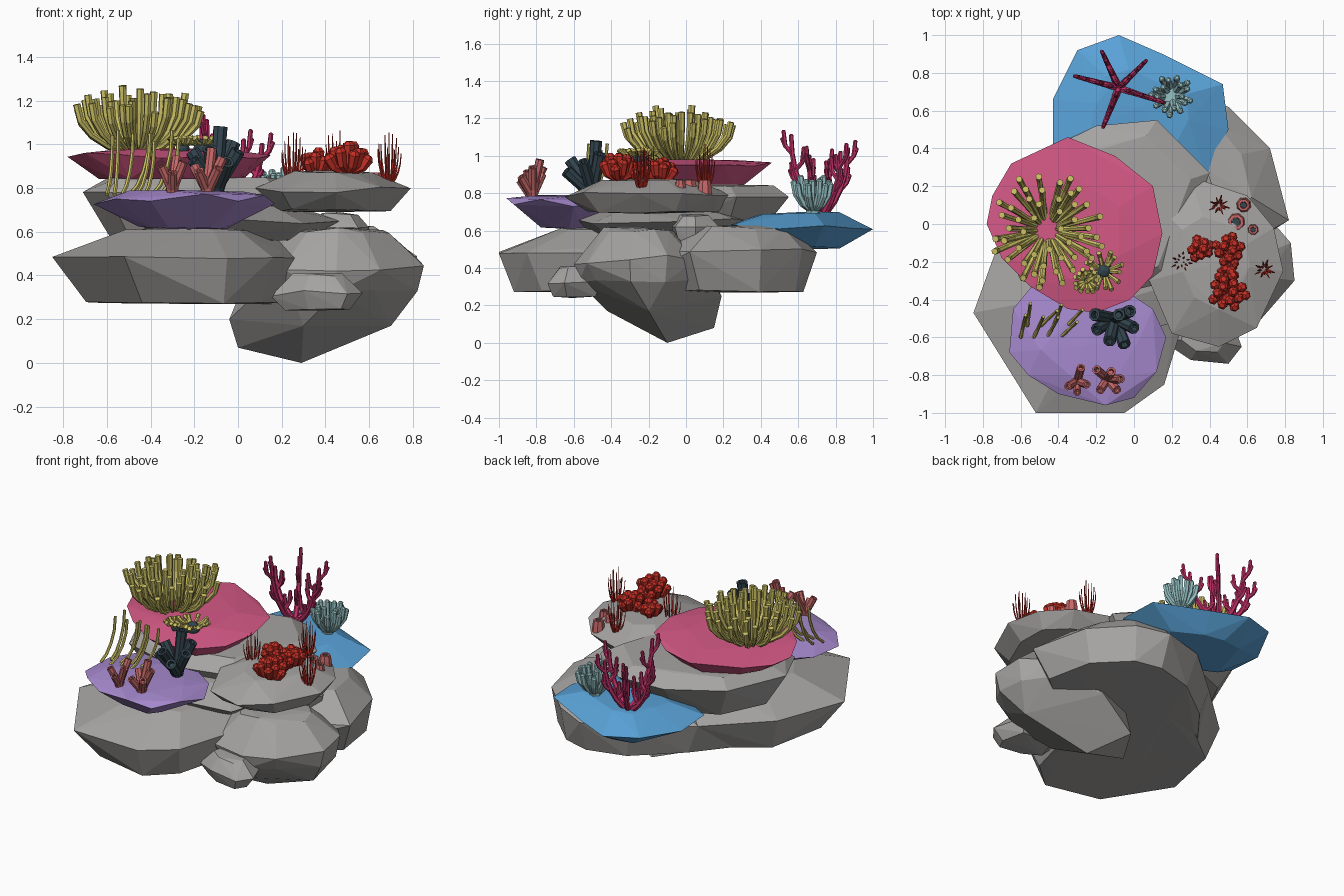
import bpy, bmesh, math, random
from mathutils import Vector

random.seed(7)
if "Cube" in bpy.data.objects:
    bpy.data.objects.remove(bpy.data.objects["Cube"], do_unlink=True)


def material(name, rgb):
    mat = bpy.data.materials.new(name)
    mat.use_nodes = True
    mat.diffuse_color = (*rgb, 1)
    mat.node_tree.nodes["Principled BSDF"].inputs["Base Color"].default_value = (*rgb, 1)
    return mat


grey = material("rock grey", (0.38, 0.37, 0.36))
pink = material("plate pink", (0.67, 0.1, 0.24))
purple = material("plate purple", (0.38, 0.25, 0.61))
blue = material("plate blue", (0.1, 0.36, 0.68))
yellow = material("tentacle yellow", (0.6, 0.53, 0.13))
slate = material("tube slate", (0.035, 0.062, 0.08))
red = material("knob red", (0.57, 0.03, 0.02))
salmon = material("coral salmon", (0.57, 0.14, 0.14))
magenta = material("fan magenta", (0.5, 0.03, 0.13))
teal = material("coral pale teal", (0.32, 0.56, 0.58))


def finish(name, bm, mat):
    bmesh.ops.recalc_face_normals(bm, faces=bm.faces)
    mesh = bpy.data.meshes.new(name)
    bm.to_mesh(mesh)
    bm.free()
    mesh.materials.append(mat)
    obj = bpy.data.objects.new(name, mesh)
    bpy.context.collection.objects.link(obj)


def slab(name, mat, outline, rim, top, bottom, s_top=0.6, s_bot=0.75, rough=0.015, extra=()):
    """Faceted stone: hull of an outline at rim height, its shrunken copies above and below, and extra corners."""
    bm = bmesh.new()
    count = len(outline)
    cx = sum(p[0] for p in outline) / count
    cy = sum(p[1] for p in outline) / count
    for x, y in outline:
        bm.verts.new((x, y, rim + random.uniform(-rough, rough)))
        for scale, z, drop in ((s_top, top, -rough), (s_bot, bottom, rough)):
            s = scale * random.uniform(0.88, 1.05)
            bm.verts.new((cx + (x - cx) * s, cy + (y - cy) * s, z + random.random() * drop))
    for corner in ((cx, cy, top), (cx, cy, bottom), *extra):
        bm.verts.new(corner)
    bmesh.ops.convex_hull(bm, input=bm.verts[:])
    loose = [v for v in bm.verts if not v.link_faces]
    bmesh.ops.delete(bm, geom=loose, context="VERTS")
    finish(name, bm, mat)


def tube(bm, points, r0, r1, tip=0, sides=6):
    """Tapered tube along a path; a positive tip is a dome, a negative one an open mouth."""
    last = len(points) - 1
    rings = []
    for i, p in enumerate(points):
        axis = (points[min(i + 1, last)] - points[max(i - 1, 0)]).normalized()
        rings.append((p, axis, r0 + (r1 - r0) * i / last))
    if tip < 0:
        rings.append((points[-1], axis, r1 * 0.6))
    if tip:
        rings.append((points[-1] + axis * r1 * tip, axis, r1 * 0.5))
    previous = None
    for p, axis, radius in rings:
        side = axis.cross(Vector((0.31, 0.95, 0.05))).normalized()
        other = axis.cross(side)
        turns = [math.tau * k / sides for k in range(sides)]
        ring = [bm.verts.new(p + (side * math.cos(a) + other * math.sin(a)) * radius) for a in turns]
        if previous:
            for k in range(sides):
                n = (k + 1) % sides
                bm.faces.new((previous[k], previous[n], ring[n], ring[k]))
        else:
            bm.faces.new(ring[::-1])
        previous = ring
    bm.faces.new(previous)


def arc(base, angle, start, reach, height, steps=5):
    """Path that leaves the base outward and bends upward."""
    out = Vector((math.cos(angle), math.sin(angle), 0))
    path = []
    for i in range(steps + 1):
        t = i / steps
        r = start + (reach - start) * math.sin(t * math.pi / 2)
        path.append(Vector(base) + out * r + Vector((0, 0, height * t ** 1.4)))
    return path


def cluster(name, mat, base, arms, reach, height, r0, r1, inner=0.3, start=0.01,
            droop=0.4, tip=0, steps=4, sides=6):
    """Bunch of arms fanned around a base with golden-angle spacing."""
    bm = bmesh.new()
    for i in range(arms):
        f = inner + (1 - inner) * math.sqrt((i + 0.5) / arms)
        h = height * (1 - droop * f * f) * random.uniform(0.85, 1.05)
        path = arc(base, i * 2.4 + random.uniform(-0.1, 0.1), start, reach * f, h, steps)
        tube(bm, path, r0, r1, tip, sides)
    finish(name, bm, mat)


def branches(name, mat, base, tips, r0, r1):
    """Open tubes that share a trunk and splay to the given tip offsets."""
    bm = bmesh.new()
    foot = Vector(base)
    for x, y, z in tips:
        fork = Vector((x * 0.2, y * 0.2, z * 0.35))
        tube(bm, [foot, foot + fork, foot + Vector((x, y, z))], r0, r1, -1, 8)
    finish(name, bm, mat)


# Lower boulders
slab("front_left_boulder", grey, [(-0.85, -0.47), (-0.52, -1), (-0.05, -1), (0.16, -0.85), (0.2, -0.6),
     (0.45, 0.1), (0, 0.4), (-0.32, 0.33), (-0.68, 0)], 0.49, 0.62, 0.27, 0.55, 0.86)
slab("right_boulder", grey, [(0.85, -0.3), (0.83, -0.1), (0.7, 0.05), (0.4, 0.08), (0.1, 0),
     (0.05, -0.3), (0.2, -0.56), (0.45, -0.6), (0.65, -0.53)], 0.44, 0.62, 0.32, 0.6, 0.92, 0.03,
     [(-0.04, -0.2, 0.2), (0, -0.1, 0.07), (0.29, -0.1, 0), (0.7, -0.2, 0.17), (0.15, 0.15, 0.08),
      (0.4, 0.19, 0.25), (0.3, -0.42, 0.17)])
slab("back_right_boulder", grey, [(0.5, 0.62), (0.72, 0.4), (0.82, 0.02), (0.6, -0.1), (0, 0),
     (-0.32, 0.33), (0, 0.6), (0.3, 0.7)], 0.5, 0.63, 0.27, 0.65, 0.86, 0.02,
     [(-0.3, -0.3, 0.27), (0.15, -0.4, 0.27), (-0.5, 0, 0.28)])
slab("small_front_boulder", grey, [(0.15, -0.62), (0.3, -0.72), (0.5, -0.74), (0.57, -0.65),
     (0.5, -0.45), (0.2, -0.45)], 0.32, 0.41, 0.24)
slab("small_right_boulder", grey, [(0.35, -0.08), (0.55, -0.06), (0.6, 0.05), (0.5, 0.18), (0.32, 0.15)],
     0.61, 0.69, 0.5)

# Upper shelves
slab("middle_shelf", grey, [(-0.5, -0.1), (-0.4, -0.45), (-0.1, -0.6), (0.3, -0.5), (0.48, 0),
     (0.4, 0.25), (0, 0.4), (-0.4, 0.3)], 0.65, 0.73, 0.55)
slab("upper_shelf", grey, [(-0.71, -0.05), (-0.6, -0.3), (-0.2, -0.4), (0.2, -0.3), (0.4, 0.27),
     (0.12, 0.55), (-0.2, 0.52), (-0.55, 0.35)], 0.78, 0.85, 0.56, 0.85, 0.72)
slab("right_shelf", grey, [(0.79, -0.25), (0.74, -0.02), (0.6, 0.15), (0.3, 0.25), (0.12, 0.1),
     (0.08, -0.3), (0.2, -0.58), (0.45, -0.65), (0.65, -0.55)], 0.79, 0.88, 0.69, 0.55, 0.8)

# Coloured plate corals
slab("pink_plate", pink, [(-0.35, 0.46), (-0.1, 0.36), (0.1, 0.2), (0.15, -0.05), (0.1, -0.27),
     (-0.02, -0.4), (-0.2, -0.47), (-0.35, -0.45), (-0.55, -0.33), (-0.7, -0.18), (-0.78, 0),
     (-0.75, 0.15), (-0.65, 0.32)], 0.95, 0.98, 0.84, 0.6, 0.75)
slab("purple_plate", purple, [(-0.66, -0.68), (-0.64, -0.45), (-0.5, -0.28), (-0.2, -0.25), (0.1, -0.45),
     (0.17, -0.6), (0.12, -0.78), (0, -0.92), (-0.15, -0.96), (-0.4, -0.9), (-0.56, -0.8)],
     0.75, 0.79, 0.61, 0.65, 0.5, 0.025)
slab("blue_plate", blue, [(-0.08, 1), (0.15, 0.9), (0.47, 0.74), (0.5, 0.5), (0.38, 0.25), (0, 0.18),
     (-0.43, 0.42), (-0.43, 0.66), (-0.3, 0.92)], 0.62, 0.7, 0.5, 0.55, 0.6)

# Yellow tentacles on the pink and purple plates
cluster("large_anemone", yellow, (-0.46, -0.03, 0.96), 50, 0.31, 0.32, 0.012, 0.018,
        inner=0.15, start=0.05, droop=0.35)
strands = bmesh.new()
for i in range(8):
    foot = (-0.6 + i * 0.035, -0.6 + 0.06 * (i % 2), 0.77)
    tube(strands, arc(foot, 1.1 + random.uniform(-0.4, 0.4), 0, 0.12, random.uniform(0.22, 0.3), 4), 0.01, 0.009)
finish("yellow_strands", strands, yellow)
for label, x, y, size in (("large", -0.16, -0.25, 0.11), ("small", -0.25, -0.3, 0.07)):
    ball = bmesh.new()
    bmesh.ops.create_icosphere(ball, subdivisions=2, radius=size * 0.42)
    bmesh.ops.translate(ball, verts=ball.verts, vec=(x, y, 0.98))
    finish(label + "_polyp_body", ball, slate)
    cluster(label + "_polyp_arms", yellow, (x, y, 1), 13, size, 0.04,
            0.01, 0.014, inner=0.7, start=size * 0.25, droop=0.2, steps=2)

# Tube corals on the purple plate
branches("slate_tubes", slate, (-0.1, -0.5, 0.76), [(0.02, 0.02, 0.32), (-0.11, 0.02, 0.21),
         (-0.1, -0.06, 0.17), (-0.03, -0.12, 0.22), (0.05, -0.14, 0.16), (0.1, -0.05, 0.21),
         (0.08, 0.04, 0.25)], 0.028, 0.034)
branches("left_branch_coral", salmon, (-0.3, -0.83, 0.76), [(0.02, 0.07, 0.18), (-0.05, -0.03, 0.14),
         (0.05, -0.02, 0.16), (0, -0.06, 0.11)], 0.022, 0.022)
branches("right_branch_coral", salmon, (-0.14, -0.82, 0.76), [(0.02, 0.04, 0.22), (-0.06, 0.05, 0.14),
         (0.07, 0, 0.18), (0.05, -0.06, 0.13), (-0.04, -0.06, 0.12)], 0.024, 0.024)

# Red knobs, spikes and cups on the right shelf
for label, x, y, size in (("front", 0.5, -0.36, 0.1), ("middle", 0.5, -0.14, 0.08),
                          ("left", 0.35, -0.13, 0.06), ("link", 0.5, -0.25, 0.04)):
    cluster(label + "_knob_coral", red, (x, y, 0.87), int(size * 150), size, size + 0.04,
            0.015, 0.028, inner=0.1, droop=0.55, tip=0.6, steps=2)
for label, x, y in (("left", 0.25, -0.2), ("right", 0.69, -0.24), ("back", 0.45, 0.1)):
    cluster(label + "_spikes", red, (x, y, 0.82), 14, 0.06, 0.25, 0.007, 0.002, inner=0.1, sides=4)
for label, x, y, size in (("large", 0.54, 0.01, 0.055), ("back", 0.58, 0.1, 0.042), ("right", 0.63, -0.03, 0.033)):
    cup = bmesh.new()
    foot = Vector((x, y, 0.79))
    tube(cup, [foot, foot + Vector((0, 0, 0.05)), foot + Vector((0, 0, 0.08))], size, size * 0.75, -1, 8)
    finish(label + "_cup", cup, salmon)
    hole = bmesh.new()
    bmesh.ops.create_circle(hole, cap_ends=True, segments=8, radius=size * 0.4)
    bmesh.ops.translate(hole, verts=hole.verts, vec=(x, y, 0.865))
    finish(label + "_cup_mouth", hole, slate)

# Branching fan and pale coral on the blue plate
fan = bmesh.new()
for degrees, reach, height in ((115, 0.16, 0.36), (165, 0.19, 0.3), (-112, 0.17, 0.43), (45, 0.15, 0.34), (-18, 0.2, 0.32)):
    angle = math.radians(degrees)
    out = Vector((math.cos(angle), math.sin(angle), 0))
    stem = arc((-0.08, 0.72, 0.68), angle, 0, reach, height, 6)
    tube(fan, stem, 0.02, 0.012, 0.5)
    for i, p in enumerate(stem[1:6]):
        lean = out * (-0.05 if i % 2 else 0.05)
        elbow = p + lean * 0.8 + Vector((0, 0, 0.04))
        tube(fan, [p, elbow, p + lean + Vector((0, 0, 0.12))], 0.014, 0.011, 0.5)
        tube(fan, [elbow, elbow + lean * 0.4 + Vector((0, 0, 0.04))], 0.012, 0.01, 0.5)
finish("magenta_fan", fan, magenta)
cluster("pale_coral", teal, (0.2, 0.68, 0.71), 18, 0.11, 0.19, 0.018, 0.017, inner=0.4, droop=0.25, tip=0.5, steps=3)
stalk = bmesh.new()
tube(stalk, [Vector((0.19, 0.68, 0.64)), Vector((0.2, 0.68, 0.75))], 0.03, 0.045)
finish("pale_coral_stalk", stalk, teal)
